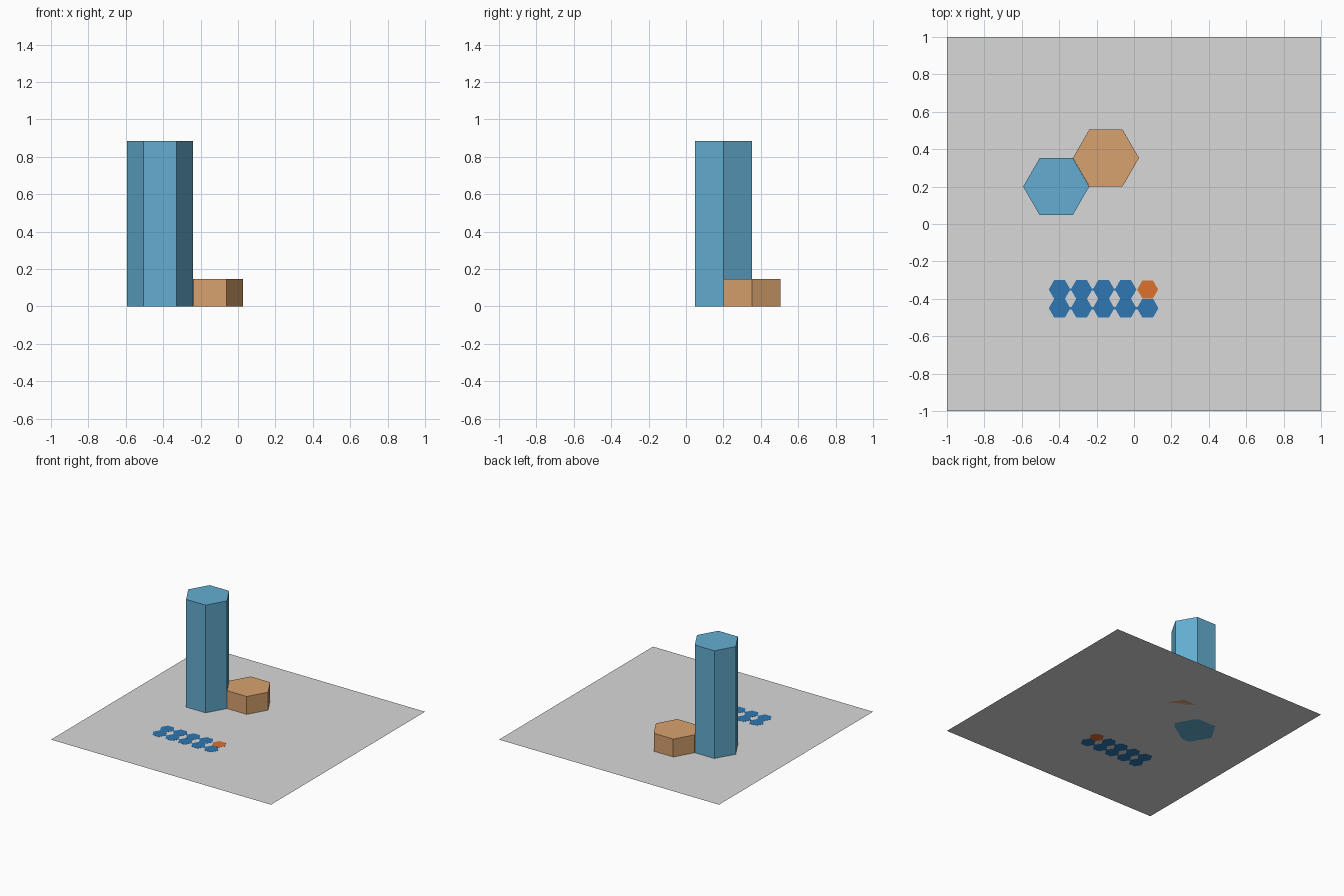
import bpy, bmesh, math

if "Cube" in bpy.data.objects:
    bpy.data.objects.remove(bpy.data.objects["Cube"])


def srgb(*rgb):
    return [((c / 255 + 0.055) / 1.055) ** 2.4 for c in rgb] + [1.0]


def material(name, *rgb):
    m = bpy.data.materials.new(name)
    m.diffuse_color = srgb(*rgb)
    m.use_nodes = True
    m.node_tree.nodes["Principled BSDF"].inputs["Base Color"].default_value = m.diffuse_color
    return m


GREY = material("ground grey", 217, 217, 217)
SKY = material("light blue", 100, 174, 209)
TAN = material("tan", 216, 162, 110)
BLUE = material("deep blue", 46, 119, 178)
ORANGE = material("orange", 222, 113, 46)


def prism(bm, outline, z0, z1):
    """Closed upright prism from a counter-clockwise outline."""
    low = [bm.verts.new((x, y, z0)) for x, y in outline]
    high = [bm.verts.new((x, y, z1)) for x, y in outline]
    bm.faces.new(low[::-1])
    bm.faces.new(high)
    n = len(low)
    for i in range(n):
        j = (i + 1) % n
        bm.faces.new((low[i], low[j], high[j], high[i]))


def hexagon(cx, cy, r):
    return [(cx + r * math.cos(math.radians(60 * i)),
             cy + r * math.sin(math.radians(60 * i))) for i in range(6)]


def rectangle(cx, cy, w, h):
    return [(cx - w / 2, cy - h / 2), (cx + w / 2, cy - h / 2),
            (cx + w / 2, cy + h / 2), (cx - w / 2, cy + h / 2)]


def finish(name, bm, mat):
    me = bpy.data.meshes.new(name)
    bm.to_mesh(me)
    bm.free()
    me.materials.append(mat)
    bpy.context.collection.objects.link(bpy.data.objects.new(name, me))


# Ground sheet
bm = bmesh.new()
bm.faces.new([bm.verts.new((x, y, 0)) for x, y in rectangle(0, 0, 2, 2)])
finish("ground_sheet", bm, GREY)

# Tall and short hexagonal columns sharing a side
for name, cx, cy, height, mat in (("tall_column", -0.416, 0.2, 0.885, SKY),
                                  ("short_column", -0.15, 0.353, 0.147, TAN)):
    bm = bmesh.new()
    prism(bm, hexagon(cx, cy, 0.1767), 0, height)
    finish(name, bm, mat)

# Painted hexagon rows, visible on both sides of the sheet
X0, STEP, R, T = -0.398, 0.1178, 0.0577, 0.001
bm = bmesh.new()
for y, count in ((-0.45, 5), (-0.35, 4)):
    for i in range(count):
        x = X0 + i * STEP
        prism(bm, hexagon(x, y, R), -T, T)
        if i < count - 1:  # narrow neck to the next hexagon
            prism(bm, rectangle(x + STEP / 2, y, 0.014, 0.012), -T, T)
finish("blue_hexagon_rows", bm, BLUE)

# Single painted orange hexagon
bm = bmesh.new()
prism(bm, hexagon(X0 + 4 * STEP, -0.35, 0.056), -T, T)
finish("orange_hexagon", bm, ORANGE)
